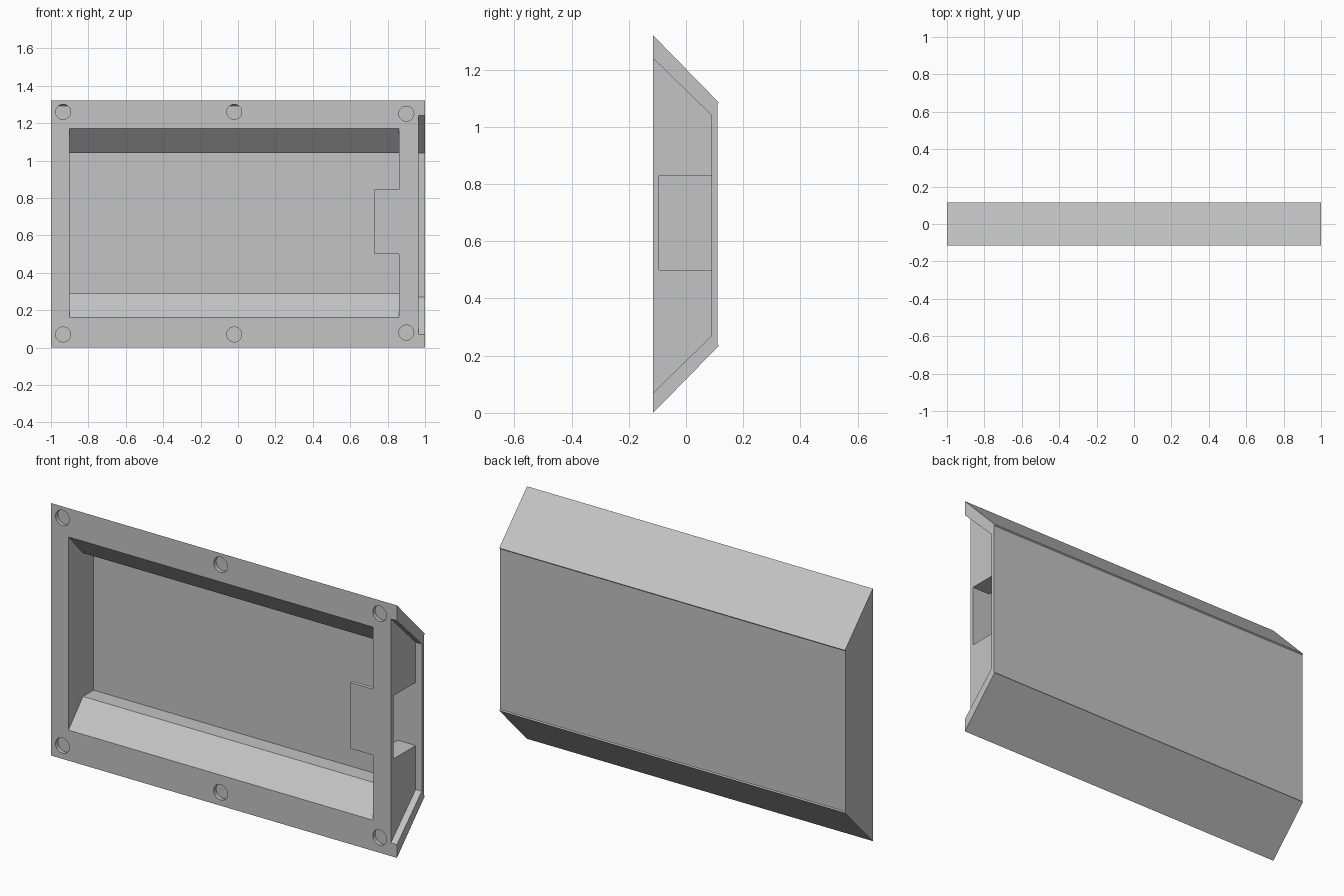
import bpy, bmesh

cube = bpy.data.objects.get("Cube")
if cube:
    bpy.data.objects.remove(cube, do_unlink=True)

grey = bpy.data.materials.new("plain grey")
grey.use_nodes = True
colour = (0.55, 0.55, 0.55, 1)
grey.diffuse_color = colour
for node in grey.node_tree.nodes:
    if node.type == 'BSDF_PRINCIPLED':
        node.inputs["Base Color"].default_value = colour

HEIGHT = 1.32
FRONT = -0.115
OUT = -0.2      # cutters start in front of the face


def prism(name, profile, x0, x1):
    """Extrude a (y, z) profile along x."""
    bm = bmesh.new()
    face = bm.faces.new([bm.verts.new((x0, y, z)) for y, z in profile])
    ext = bmesh.ops.extrude_face_region(bm, geom=[face])
    moved = [v for v in ext["geom"] if isinstance(v, bmesh.types.BMVert)]
    bmesh.ops.translate(bm, verts=moved, vec=(x1 - x0, 0, 0))
    bmesh.ops.recalc_face_normals(bm, faces=bm.faces)
    mesh = bpy.data.meshes.new(name)
    bm.to_mesh(mesh)
    bm.free()
    mesh.materials.append(grey)
    obj = bpy.data.objects.new(name, mesh)
    bpy.context.collection.objects.link(obj)
    return obj


def box(name, x0, x1, y0, y1, z0, z1):
    return prism(name, [(y0, z0), (y1, z0), (y1, z1), (y0, z1)], x0, x1)


def cut(target, cutter):
    """Subtract the cutter, then remove it."""
    cutter.hide_render = True
    mod = target.modifiers.new("cut", 'BOOLEAN')
    mod.operation = 'DIFFERENCE'
    mod.solver = 'EXACT'
    mod.object = cutter
    bpy.context.view_layer.objects.active = target
    bpy.ops.object.modifier_apply(modifier=mod.name)
    bpy.data.objects.remove(cutter, do_unlink=True)


# Main body with sloped top and bottom
body = prism("case_body", [(FRONT, 0.005), (0.11, 0.238),
                           (0.11, HEIGHT - 0.238), (FRONT, HEIGHT - 0.005)], -1, 1)

# Main cavity, sloped near the opening and straight at the back
cut(body, prism("cavity_cutter", [
    (OUT, 0.16), (FRONT, 0.16), (0.005, 0.29), (0.092, 0.29),
    (0.092, 1.04), (0.005, 1.04), (FRONT, 1.17), (OUT, 1.17)], -0.9, 0.86))

# Recess in the left end, open to the front
cut(body, prism("end_recess_cutter", [
    (OUT, 0.07), (FRONT, 0.07), (0.09, 0.27),
    (0.09, 1.04), (FRONT, 1.24), (OUT, 1.24)], 0.965, 1.1))

# Port through the end wall, covered in front by a small tab
cut(body, box("port_cutter", 0.8, 0.98, -0.095, 0.09, 0.5, 0.83))
box("port_tab", 0.73, 0.86, FRONT, -0.095, 0.5, 0.845)

# Shallow round sockets around the front rim
for x, low, high in [(-0.935, 0.07, 1.26), (-0.02, 0.07, 1.26), (0.9, 0.08, 1.25)]:
    for z in (low, high):
        bpy.ops.mesh.primitive_cylinder_add(
            vertices=32, radius=0.04, depth=0.1,
            location=(x, FRONT - 0.03, z), rotation=(1.5708, 0, 0))
        peg = bpy.context.object
        peg.data.materials.append(grey)
        cut(body, peg)

# Thin skins over the two sloped sides
skin = [(FRONT, 0), (0.115, 0.235), (0.11, 0.24), (FRONT, 0.007)]
prism("lower_skin", skin, -1, 1)
prism("upper_skin", [(y, HEIGHT - z) for y, z in skin], -1, 1)
